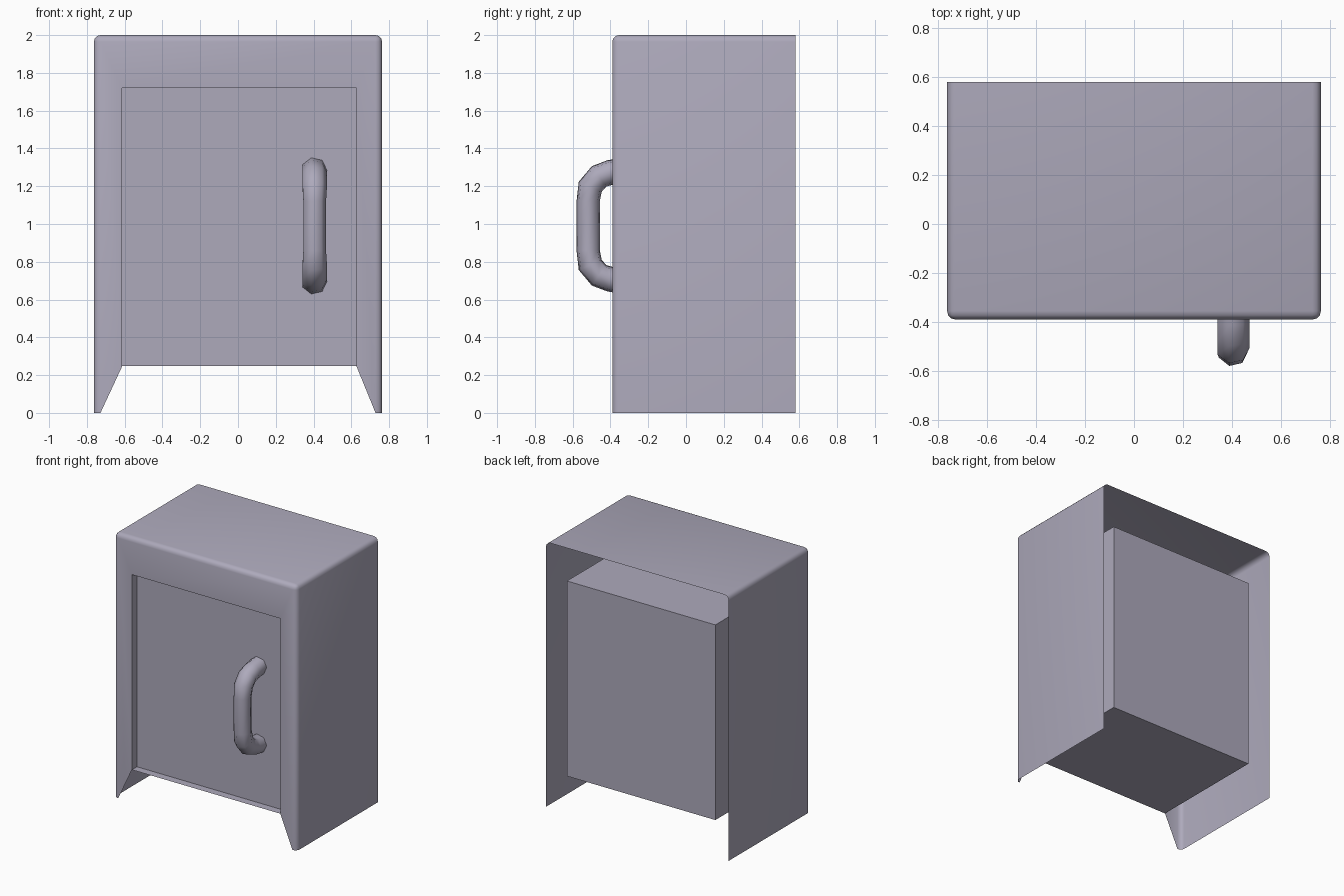
import bpy, bmesh, math
from mathutils import Vector

if "Cube" in bpy.data.objects:
    bpy.data.objects.remove(bpy.data.objects["Cube"])

mat = bpy.data.materials.new("lilac_grey")
mat.diffuse_color = (0.42, 0.40, 0.50, 1)
mat.use_nodes = True
mat.node_tree.nodes["Principled BSDF"].inputs["Base Color"].default_value = mat.diffuse_color

# Shared opening size of the recess and the box behind it
X0, X1, Z0, Z1 = -0.613, 0.627, 0.247, 1.72
FRONT, BACK, DOOR = -0.39, 0.58, -0.33


def finish(bm, name, angle=50):
    me = bpy.data.meshes.new(name)
    bm.to_mesh(me)
    bm.free()
    ob = bpy.data.objects.new(name, me)
    bpy.context.collection.objects.link(ob)
    me.materials.append(mat)
    bpy.ops.object.select_all(action='DESELECT')
    ob.select_set(True)
    bpy.context.view_layer.objects.active = ob
    bpy.ops.object.shade_smooth_by_angle(angle=math.radians(angle))
    return ob


def box(x0, x1, y0, y1, z0, z1):
    bm = bmesh.new()
    bmesh.ops.create_cube(bm, size=1)
    for v in bm.verts:
        v.co = Vector((x1 if v.co.x > 0 else x0,
                       y1 if v.co.y > 0 else y0,
                       z1 if v.co.z > 0 else z0))
    bm.normal_update()
    return bm


# Cabinet shell: thin sheet, open at the back and bottom, rounded edges
bm = box(-0.763, 0.763, FRONT, BACK, 0, 2)
bmesh.ops.delete(bm, geom=[f for f in bm.faces if f.normal.y > 0.5 or f.normal.z < -0.5],
                 context='FACES')
edges = [e for e in bm.edges if len(e.link_faces) == 2]
bmesh.ops.bevel(bm, geom=edges, offset=0.035, segments=3, profile=0.5, affect='EDGES')
bm.normal_update()

# Recessed opening in the front, with jambs running inward
front = max((f for f in bm.faces if f.normal.y < -0.9), key=lambda f: f.calc_area())
bmesh.ops.inset_region(bm, faces=[front], thickness=0.1)
for v in front.verts:
    v.co.x = X1 if v.co.x > 0 else X0
    v.co.z = Z1 if v.co.z > 1 else Z0
ret = bmesh.ops.extrude_face_region(bm, geom=[front])
for v in [g for g in ret["geom"] if isinstance(g, bmesh.types.BMVert)]:
    v.co.y = DOOR
new_faces = [g for g in ret["geom"] if isinstance(g, bmesh.types.BMFace)]
old = [front] if front.is_valid and front not in new_faces else []
bmesh.ops.delete(bm, geom=new_faces + old, context='FACES')
bm.normal_update()
finish(bm, "cabinet_shell")

# Inner box whose front is the door
finish(box(X0, X1, DOOR, 0.525, Z0, Z1), "door_box", 30)

# Handle: seven-sided tube swept along a bent path (y, z)
half = [(-0.325, 0.295), (-0.40, 0.283), (-0.46, 0.262), (-0.507, 0.207), (-0.518, 0.13)]
path = [(y, 0.99 + d) for y, d in half] + [(y, 0.99 - d) for y, d in reversed(half)]
pts = [Vector((0.403, y, z)) for y, z in path]
bm = bmesh.new()
rings = []
for i, p in enumerate(pts):
    t = (pts[min(i + 1, len(pts) - 1)] - pts[max(i - 1, 0)]).normalized()
    side = Vector((1, 0, 0))
    out = t.cross(side)
    r = 0.063 if i in (4, 5) else 0.068
    rings.append([bm.verts.new(p + r * (math.cos(a) * side + math.sin(a) * out))
                  for a in (math.tau * k / 7 for k in range(7))])
for a, b in zip(rings, rings[1:]):
    for k in range(7):
        n = (k + 1) % 7
        bm.faces.new((a[k], a[n], b[n], b[k]))
bm.faces.new(rings[0])
bm.faces.new(rings[-1])
bmesh.ops.recalc_face_normals(bm, faces=bm.faces)
finish(bm, "door_handle", 65)
